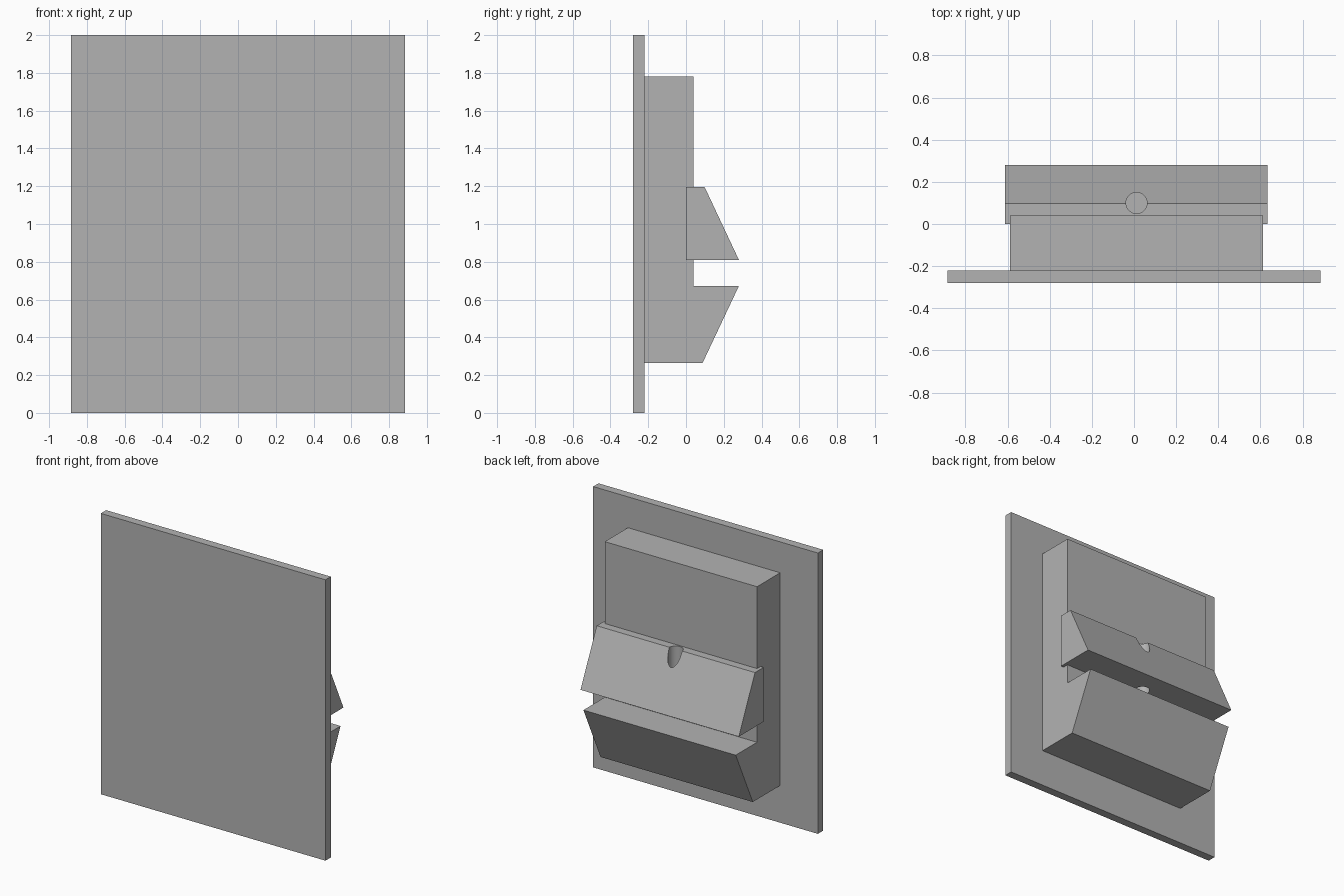
import bpy
import bmesh
from mathutils import Vector

if "Cube" in bpy.data.objects:
    bpy.data.objects.remove(bpy.data.objects["Cube"], do_unlink=True)

GREY = (0.45, 0.45, 0.45, 1)
grey = bpy.data.materials.new("plain grey")
grey.use_nodes = True
grey.diffuse_color = GREY
grey.node_tree.nodes["Principled BSDF"].inputs["Base Color"].default_value = GREY


def extrude_profile(name, points, x_min, x_max):
    """Sweep a side profile of (y, z) points along x."""
    bm = bmesh.new()
    face = bm.faces.new([bm.verts.new((x_min, y, z)) for y, z in points])
    swept = bmesh.ops.extrude_face_region(bm, geom=[face])
    verts = [v for v in swept["geom"] if isinstance(v, bmesh.types.BMVert)]
    bmesh.ops.translate(bm, verts=verts, vec=Vector((x_max - x_min, 0, 0)))
    bmesh.ops.recalc_face_normals(bm, faces=bm.faces)
    mesh = bpy.data.meshes.new(name)
    bm.to_mesh(mesh)
    bm.free()
    mesh.materials.append(grey)
    obj = bpy.data.objects.new(name, mesh)
    bpy.context.collection.objects.link(obj)
    return obj


# Thin front panel
extrude_profile("front_panel",
                [(-0.28, 0), (-0.22, 0), (-0.22, 2), (-0.28, 2)], -0.885, 0.885)

# Backing block with the fixed lower jaw
extrude_profile("back_block_and_lower_jaw",
                [(-0.22, 0.265), (0.088, 0.265), (0.28, 0.672),
                 (0.04, 0.672), (0.04, 1.78), (-0.22, 1.78)], -0.588, 0.612)

# Separate upper jaw, slightly wider than the block
jaw = extrude_profile("upper_jaw",
                      [(0, 0.81), (0.28, 0.81), (0.098, 1.197), (0, 1.197)],
                      -0.612, 0.635)

# Vertical screw hole through the upper jaw
bpy.ops.mesh.primitive_cylinder_add(vertices=48, radius=0.05, depth=0.6,
                                    location=(0.012, 0.1, 1))
cutter = bpy.context.object
cutter.name = "screw_hole_cutter"
cutter.hide_render = True
cutter.data.materials.append(grey)
hole = jaw.modifiers.new("screw hole", 'BOOLEAN')
hole.operation = 'DIFFERENCE'
hole.solver = 'EXACT'
hole.object = cutter

bpy.ops.object.select_all(action='DESELECT')
jaw.select_set(True)
bpy.context.view_layer.objects.active = jaw
bpy.ops.object.modifier_apply(modifier=hole.name)
bpy.data.objects.remove(cutter, do_unlink=True)
bpy.ops.object.shade_smooth_by_angle(angle=0.4)
